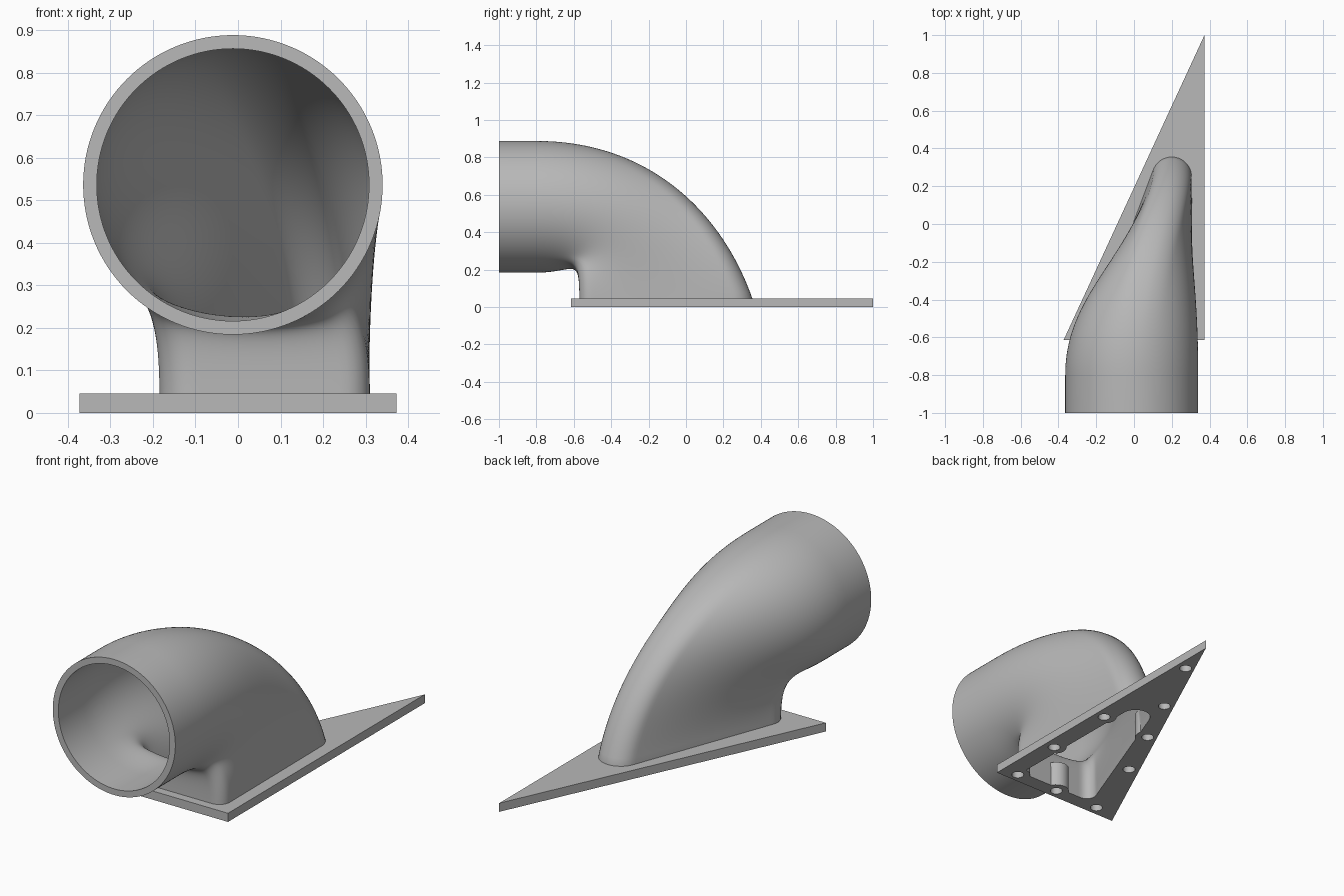
import bpy, bmesh, math
from mathutils import Vector

cube = bpy.data.objects.get("Cube")
if cube:
    bpy.data.objects.remove(cube, do_unlink=True)

grey = bpy.data.materials.new("plain grey")
grey.use_nodes = True
grey.diffuse_color = (0.48, 0.48, 0.48, 1)
grey.node_tree.nodes["Principled BSDF"].inputs["Base Color"].default_value = (0.48, 0.48, 0.48, 1)

N = 128              # points around the duct
STEPS = 40           # rings along the bend
WALL = 0.032
PLATE = 0.045        # plate thickness
BEND = -0.8          # y where the straight pipe ends
MOUTH = Vector((-0.012, 0, 0.536))
MOUTH_R = 0.352
# Corner circles of the rounded triangular foot: x, y, radius
CORNERS = [(0.2, 0.25, 0.105), (-0.105, -0.49, 0.08), (0.25, -0.51, 0.06)]
HOLES = [(0.28, -0.565), (0.317, -0.24), (0.32, 0.15), (0.32, 0.78), (0.16, 0.425),
         (0.025, 0.135), (-0.11, -0.17), (-0.23, -0.565), (0.03, -0.565)]


def make_object(name, bm):
    bmesh.ops.recalc_face_normals(bm, faces=bm.faces)
    mesh = bpy.data.meshes.new(name)
    bm.to_mesh(mesh)
    bm.free()
    mesh.materials.append(grey)
    obj = bpy.data.objects.new(name, mesh)
    bpy.context.collection.objects.link(obj)
    return obj


def resample(points, count):
    """Evenly spaced points along an open polyline."""
    lengths = [0.0]
    for a, b in zip(points, points[1:]):
        lengths.append(lengths[-1] + (b - a).length)
    out, k = [], 0
    for i in range(count):
        d = lengths[-1] * i / count
        while lengths[k + 1] < d:
            k += 1
        span = lengths[k + 1] - lengths[k]
        out.append(points[k].lerp(points[k + 1], (d - lengths[k]) / span if span else 0))
    return out


def foot_outline(inset):
    """Rounded triangle running from the back tip, round the left, to the front and back."""
    hull = []
    for i in range(361):
        a = math.pi / 2 + math.radians(i)
        n = Vector((math.cos(a), math.sin(a), 0))
        x, y, r = max(CORNERS, key=lambda c: c[0] * n.x + c[1] * n.y + c[2])
        hull.append(Vector((x, y, PLATE)) + n * (r - inset))
    # Split at the middle of the front edge so both halves match the mouth
    front = next(i for i in range(360) if hull[i].x < 0.07 < hull[i + 1].x and hull[i].y < -0.4)
    middle = (hull[front] + hull[front + 1]) / 2
    return (resample(hull[:front + 1] + [middle], N // 2)
            + resample([middle] + hull[front + 1:], N // 2))


def duct(name, inset, y_start, z_end):
    """Solid sweep from the round mouth to the triangular foot."""
    foot = foot_outline(inset)
    mouth = [MOUTH + Vector((-math.sin(t), 0, math.cos(t))) * (MOUTH_R - inset)
             for t in (2 * math.pi * i / N for i in range(N))]
    rings = [[Vector((p.x, y_start, p.z)) for p in mouth]]
    for s in (i / STEPS for i in range(STEPS + 1)):
        blend = s * s * (3 - 2 * s)
        ring = []
        for p, q in zip(mouth, foot):
            a = Vector((p.x, BEND, p.z))
            chord = (q - a).length
            w = max(0, min(1, (chord - 0.27) / 1.16))
            out = Vector((0, 0.6 + 1.2 * w, 0))
            down = Vector((0, 0.35 * w, -1)) * (0.7 + 0.7 * w)
            ring.append(a.lerp(q, blend) + out * s * (1 - s) ** 2 - down * s * s * (1 - s))
        rings.append(ring)
    rings.append([Vector((q.x, q.y, z_end)) for q in foot])

    bm = bmesh.new()
    loops = [[bm.verts.new(p) for p in ring] for ring in rings]
    for lo, hi in zip(loops, loops[1:]):
        for i in range(N):
            j = (i + 1) % N
            bm.faces.new((lo[i], lo[j], hi[j], hi[i]))
    bm.faces.new(loops[0])
    bm.faces.new(loops[-1])
    return make_object(name, bm)


def pegs(name, radius, bottom, top):
    """A cylinder at every screw position."""
    bm = bmesh.new()
    for x, y in HOLES:
        ring = [bm.verts.new((x + radius * math.cos(a), y + radius * math.sin(a), bottom))
                for a in (2 * math.pi * i / 32 for i in range(32))]
        face = bm.faces.new(ring)
        new = bmesh.ops.extrude_face_region(bm, geom=[face])["geom"]
        bmesh.ops.translate(bm, vec=(0, 0, top - bottom),
                            verts=[g for g in new if isinstance(g, bmesh.types.BMVert)])
    return make_object(name, bm)


def cut(obj, tool):
    mod = obj.modifiers.new("cut", 'BOOLEAN')
    mod.operation = 'DIFFERENCE'
    mod.solver = 'EXACT'
    mod.object = tool
    bpy.context.view_layer.objects.active = obj
    bpy.ops.object.modifier_apply(modifier=mod.name)


# Triangular mounting plate
bm = bmesh.new()
base = bm.faces.new([bm.verts.new(p) for p in ((-0.373, -0.615, 0), (0.373, -0.615, 0), (0.373, 1, 0))])
raised = bmesh.ops.extrude_face_region(bm, geom=[base])["geom"]
bmesh.ops.translate(bm, vec=(0, 0, PLATE), verts=[g for g in raised if isinstance(g, bmesh.types.BMVert)])
plate = make_object("mounting_plate", bm)

# Bent duct shell
shell = duct("duct_shell", 0, -1, PLATE - 0.02)

# Hollow passage, keeping screw bosses standing inside the foot
passage = duct("passage_cutter", WALL, -1.05, -0.05)
bosses = pegs("boss_cutter", 0.062, -0.1, 0.13)
cut(passage, bosses)

# Blind screw holes from below
screws = pegs("screw_cutter", 0.03, -0.05, 0.04)
for part in (shell, plate):
    cut(part, passage)
    cut(part, screws)
for helper in (passage, bosses, screws):
    bpy.data.objects.remove(helper, do_unlink=True)

# Smooth the curves, keep rims and edges sharp
for part in (shell, plate):
    bpy.ops.object.select_all(action='DESELECT')
    part.select_set(True)
    bpy.context.view_layer.objects.active = part
    bpy.ops.object.shade_smooth_by_angle(angle=math.radians(35))
